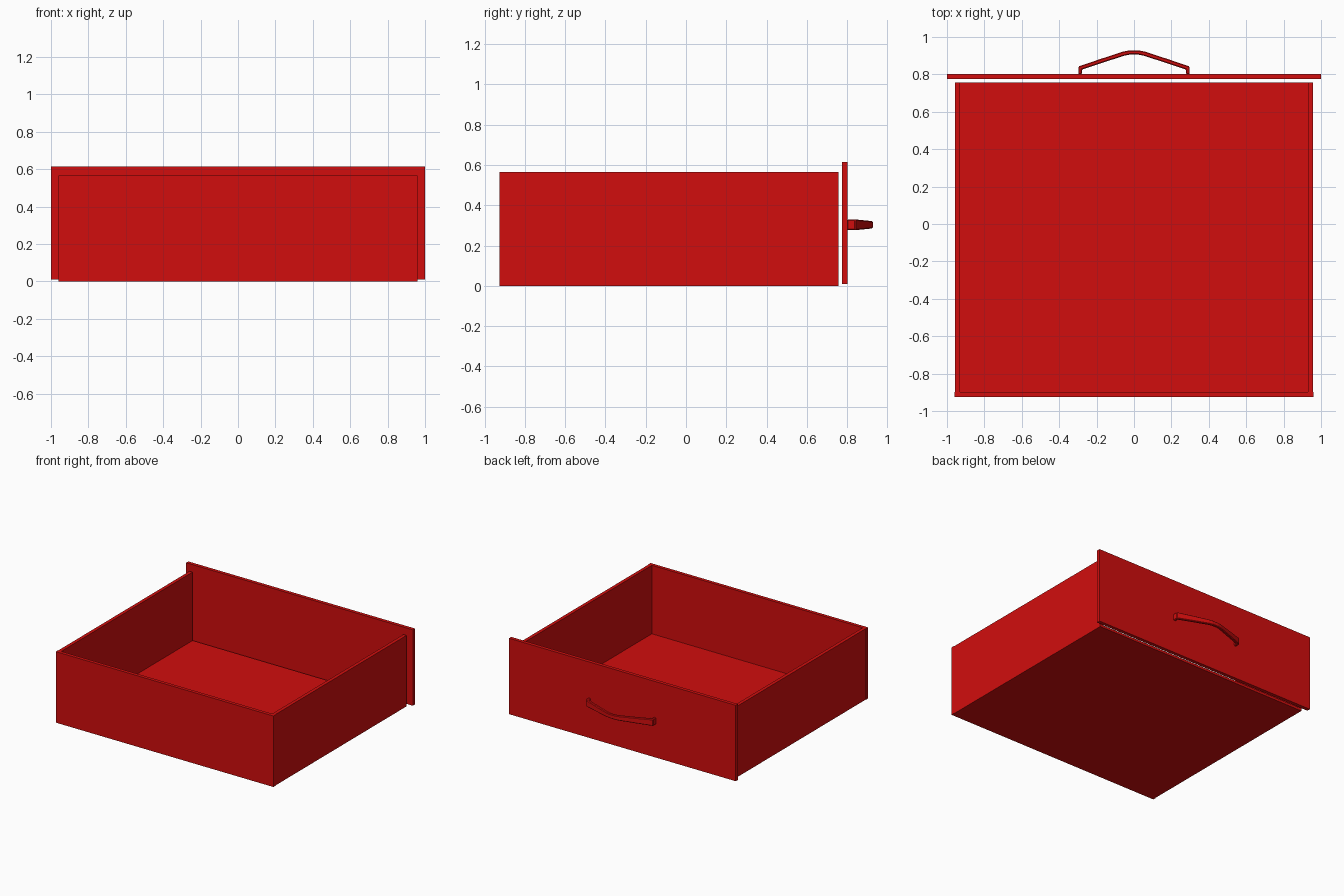
import bpy
import bmesh

cube = bpy.data.objects.get("Cube")
if cube:
    bpy.data.objects.remove(cube, do_unlink=True)

red = bpy.data.materials.new("red paint")
red.use_nodes = True
red.diffuse_color = (0.64, 0.004, 0.004, 1)
red.node_tree.nodes["Principled BSDF"].inputs["Base Color"].default_value = red.diffuse_color


def add_object(name, bm):
    bmesh.ops.recalc_face_normals(bm, faces=bm.faces)
    mesh = bpy.data.meshes.new(name)
    bm.to_mesh(mesh)
    bm.free()
    mesh.materials.append(red)
    obj = bpy.data.objects.new(name, mesh)
    bpy.context.collection.objects.link(obj)
    return obj


def box(name, x, y, z):
    """Box spanning the (low, high) range on each axis."""
    bm = bmesh.new()
    bmesh.ops.create_cube(bm, size=1)
    for v in bm.verts:
        v.co = [(lo + hi) / 2 + c * (hi - lo) for c, (lo, hi) in zip(v.co, (x, y, z))]
    return add_object(name, bm)


# Drawer tray: floor, two sides and the plain end wall
HEIGHT = 0.566
FRONT_Y, INNER_Y, REAR_Y = -0.925, -0.898, 0.757
box("floor", (-0.93, 0.93), (INNER_Y, REAR_Y), (0, 0.02))
box("end_wall", (-0.96, 0.96), (FRONT_Y, INNER_Y), (0, HEIGHT))
for side, x in (("right", (-0.957, -0.93)), ("left", (0.93, 0.957))):
    box(side + "_wall", x, (INNER_Y, REAR_Y), (0, HEIGHT))

# Overhanging face panel, set slightly off the tray
box("face_panel", (-1, 1), (0.774, 0.802), (0.01, 0.615))

# Bowed pull handle: outer (x, y), inner (x, y) and half height per station
half = [
    ((0.298, 0.80), (0.278, 0.80), 0.027),
    ((0.298, 0.842), (0.278, 0.826), 0.027),
    ((0.18, 0.882), (0.175, 0.860), 0.023),
    ((0.06, 0.921), (0.055, 0.899), 0.019),
    ((0.025, 0.928), (0.022, 0.906), 0.018),
]
stations = half + [((-o[0], o[1]), (-i[0], i[1]), h) for o, i, h in reversed(half)]
MID_Z = 0.303
bm = bmesh.new()
rings = []
for outer, inner, h in stations:
    corners = ((outer, -h), (outer, h), (inner, h), (inner, -h))
    rings.append([bm.verts.new((*p, MID_Z + dz)) for p, dz in corners])
for a, b in zip(rings, rings[1:]):
    for k in range(4):
        n = (k + 1) % 4
        bm.faces.new((a[k], a[n], b[n], b[k]))
bm.faces.new(rings[0])
bm.faces.new(rings[-1])
handle = add_object("pull_handle", bm)
bevel = handle.modifiers.new("softened edges", "BEVEL")
bevel.width = 0.005
bevel.segments = 1
bevel.limit_method = "ANGLE"
